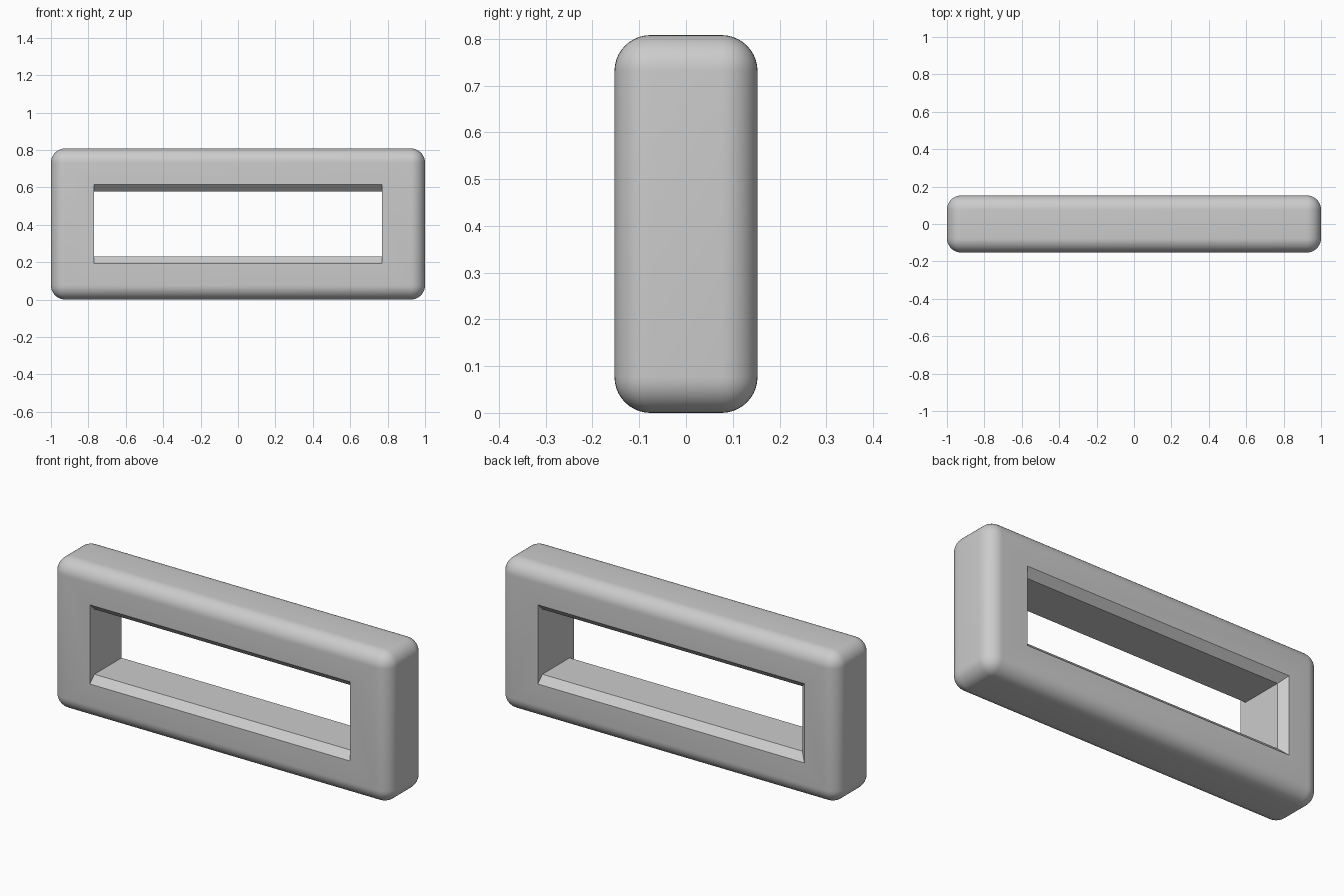
import bpy
import bmesh

W, D, H = 2.0, 0.306, 0.808      # overall size
R = 0.077                        # outer edge radius
HOLE_X, HOLE_Z = 0.77, 0.174     # half size of the narrow part of the opening
C = 0.038                        # chamfer size

old = bpy.data.objects.get("Cube")
if old:
    bpy.data.objects.remove(old, do_unlink=True)

grey = bpy.data.materials.new("light_grey")
grey.use_nodes = True
grey.diffuse_color = (0.6, 0.6, 0.6, 1)
grey.node_tree.nodes["Principled BSDF"].inputs["Base Color"].default_value = grey.diffuse_color


def add_object(name, bm):
    bmesh.ops.recalc_face_normals(bm, faces=bm.faces)
    mesh = bpy.data.meshes.new(name)
    bm.to_mesh(mesh)
    bm.free()
    mesh.materials.append(grey)
    obj = bpy.data.objects.new(name, mesh)
    bpy.context.collection.objects.link(obj)
    return obj


# Rounded block
bm = bmesh.new()
bmesh.ops.create_cube(bm, size=1)
for v in bm.verts:
    v.co = (v.co.x * W, v.co.y * D, (v.co.z + 0.5) * H)
bmesh.ops.bevel(bm, geom=bm.edges[:], offset=R, segments=10, profile=0.5, affect='EDGES')
frame = add_object("rounded_frame", bm)

# Opening cutter: rings along the depth as (y, left-out growth in x, growth in z)
rings = [(-D, 0, C), (-D / 2, 0, C), (C - D / 2, 0, 0),
         (D / 2 - C, 0, 0), (D / 2, C, C), (D, C, C)]
bm = bmesh.new()
loops = []
for y, gx, gz in rings:
    x0, x1, z = -HOLE_X - gx, HOLE_X, HOLE_Z + gz
    corners = [(x0, -z), (x1, -z), (x1, z), (x0, z)]
    loops.append([bm.verts.new((x, y, H / 2 + h)) for x, h in corners])
for a, b in zip(loops, loops[1:]):
    for i in range(4):
        j = (i + 1) % 4
        bm.faces.new((a[i], a[j], b[j], b[i]))
bm.faces.new(loops[0])
bm.faces.new(loops[-1])
cutter = add_object("opening_cutter", bm)
cutter.hide_render = True

# Cut the opening and remove the cutter
mod = frame.modifiers.new("opening", 'BOOLEAN')
mod.operation = 'DIFFERENCE'
mod.solver = 'EXACT'
mod.object = cutter
bpy.ops.object.select_all(action='DESELECT')
frame.select_set(True)
bpy.context.view_layer.objects.active = frame
bpy.ops.object.modifier_apply(modifier=mod.name)
bpy.data.objects.remove(cutter, do_unlink=True)

# Smooth rounding, crisp opening
bpy.ops.object.shade_smooth_by_angle(angle=0.5)
